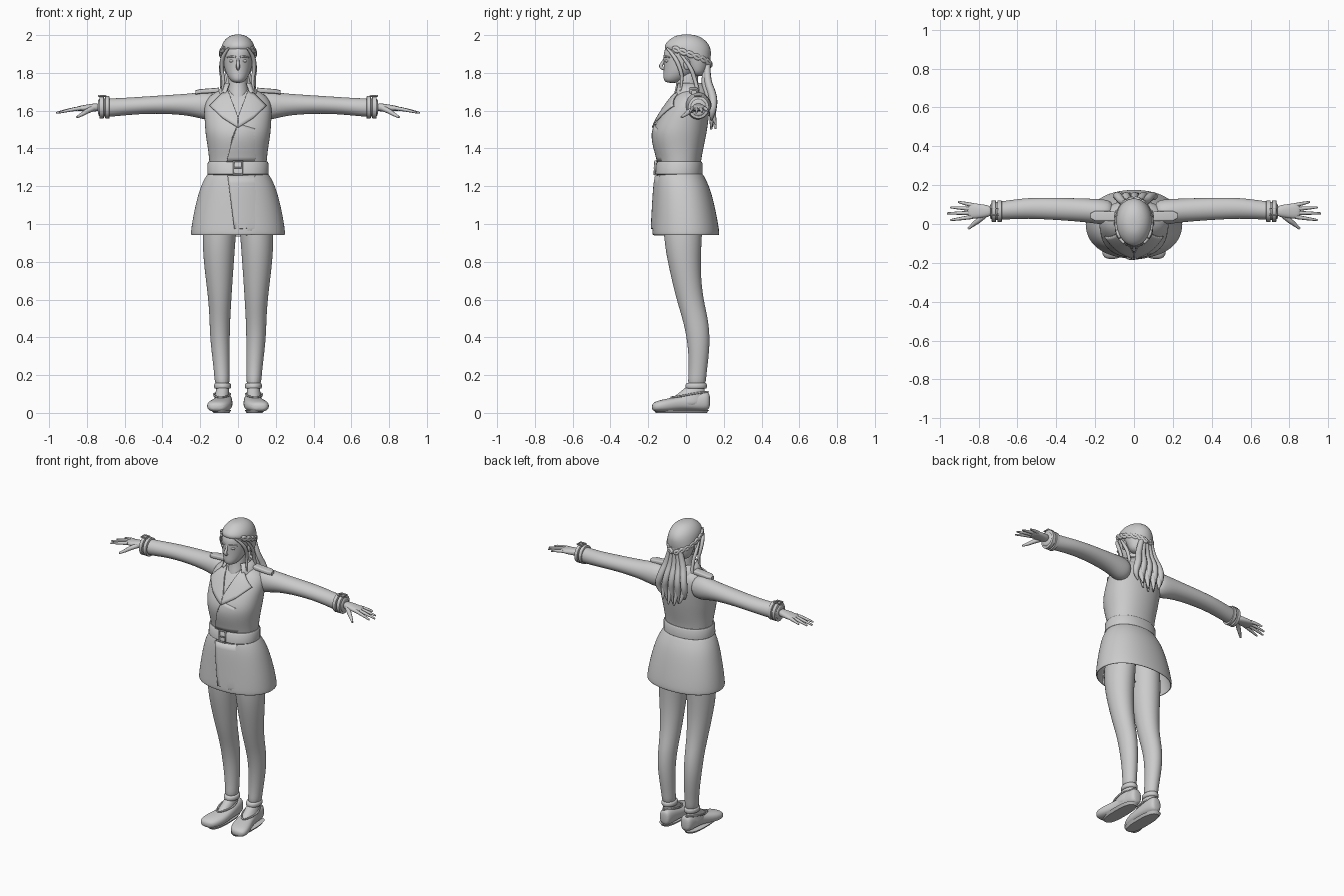
import bpy, bmesh, math
from mathutils import Vector
from mathutils.bvhtree import BVHTree

cube = bpy.data.objects.get("Cube")
if cube:
    bpy.data.objects.remove(cube, do_unlink=True)

grey = bpy.data.materials.new("plain grey")
grey.use_nodes = True
grey.diffuse_color = (0.6, 0.6, 0.6, 1)
grey.node_tree.nodes["Principled BSDF"].inputs["Base Color"].default_value = grey.diffuse_color


def finish(name, mesh, mirror=False, sub=0, thick=0, crisp=False):
    """Link a mesh with material, shading and modifiers."""
    ob = bpy.data.objects.new(name, mesh)
    bpy.context.collection.objects.link(ob)
    mesh.materials.clear()
    mesh.materials.append(grey)
    for p in mesh.polygons:
        p.use_smooth = True
    if crisp:
        bpy.ops.object.select_all(action='DESELECT')
        ob.select_set(True)
        bpy.context.view_layer.objects.active = ob
        bpy.ops.object.shade_smooth_by_angle(angle=math.radians(40))
    if thick:
        mod = ob.modifiers.new("thickness", 'SOLIDIFY')
        mod.thickness, mod.offset = thick, 0
    if sub:
        mod = ob.modifiers.new("smooth", 'SUBSURF')
        mod.levels = mod.render_levels = sub
    if mirror:
        ob.modifiers.new("mirror", 'MIRROR').use_mirror_merge = False
    return ob


def from_bmesh(name, bm, **kw):
    bmesh.ops.recalc_face_normals(bm, faces=bm.faces[:])
    mesh = bpy.data.meshes.new(name)
    bm.to_mesh(mesh)
    bm.free()
    return finish(name, mesh, **kw)


def loft(name, axis, stations, power=2, segs=16, caps=True, arc=None, **kw):
    """Skin rounded sections; each is (position, low, high, low, high) or (position, half width, low, high)."""
    bm = bmesh.new()
    rings = []
    start, end = arc or (0, 360)
    for st in stations:
        if len(st) == 4:
            st = (st[0], -st[1], *st[1:])
        pos, a0, a1, b0, b1 = st
        ring = []
        for i in range(segs + bool(arc)):
            t = math.radians(start + (end - start) * i / segs)
            c, s = math.cos(t), math.sin(t)
            a = (a0 + a1) / 2 + (a1 - a0) / 2 * math.copysign(abs(c) ** (2 / power), c)
            b = (b0 + b1) / 2 + (b1 - b0) / 2 * math.copysign(abs(s) ** (2 / power), s)
            co = {'x': (pos, a, b), 'y': (a, pos, b), 'z': (a, b, pos)}[axis]
            ring.append(bm.verts.new(co))
        rings.append(ring)
    for r, q in zip(rings, rings[1:]):
        for i in range(segs):
            j = i + 1 if arc else (i + 1) % segs
            bm.faces.new((r[i], r[j], q[j], q[i]))
    if caps and not arc:
        bm.faces.new(rings[0])
        bm.faces.new(rings[-1])
    return from_bmesh(name, bm, **kw)


def tube(name, paths, radii, closed=False, **kw):
    """Tapering round strands through the given paths."""
    cu = bpy.data.curves.new(name, 'CURVE')
    cu.dimensions, cu.bevel_depth = '3D', 1
    cu.bevel_resolution, cu.use_fill_caps = 2, True
    for path in paths:
        sp = cu.splines.new('POLY' if closed else 'NURBS')
        sp.points.add(len(path) - 1)
        for k, (pt, co) in enumerate(zip(sp.points, path)):
            pt.co = (*co, 1)
            pt.radius = radii[min(k, len(radii) - 1)]
        sp.use_cyclic_u = closed
        if not closed:
            sp.order_u, sp.use_endpoint_u, sp.resolution_u = 3, True, 6
    tmp = bpy.data.objects.new(name + " path", cu)
    bpy.context.collection.objects.link(tmp)
    mesh = bpy.data.meshes.new_from_object(tmp.evaluated_get(bpy.context.evaluated_depsgraph_get()))
    bpy.data.objects.remove(tmp, do_unlink=True)
    return finish(name, mesh, **kw)


def blob(name, centre, size, **kw):
    bm = bmesh.new()
    bmesh.ops.create_uvsphere(bm, u_segments=16, v_segments=10, radius=1)
    for v in bm.verts:
        v.co = Vector(centre) + v.co * Vector(size)
    return from_bmesh(name, bm, **kw)


def drape(name, target, outline, lift=.01, fade=0, **kw):
    """Lay a flat cloth outline (x, z) onto the front of another part."""
    bm = bmesh.new()
    bm.faces.new([bm.verts.new((x, 0, z)) for x, z in outline])
    bmesh.ops.triangulate(bm, faces=bm.faces[:])
    bmesh.ops.subdivide_edges(bm, edges=bm.edges[:], cuts=7, use_grid_fill=True)
    tree = BVHTree.FromObject(target, bpy.context.evaluated_depsgraph_get())
    left = min(x for x, z in outline)
    for v in bm.verts:
        hit = tree.ray_cast(Vector((v.co.x, -1, v.co.z)), Vector((0, 1, 0)))[0]
        if hit:
            v.co.y = hit.y - lift + fade * (v.co.x - left)
    return from_bmesh(name, bm, thick=.008, crisp=True, **kw)


# Coat body, skirt and belt
bodice = loft("coat_bodice", 'z', [
    (1.27, .15, -.145, .08), (1.33, .155, -.145, .08), (1.4, .162, -.168, .095),
    (1.48, .177, -.184, .112), (1.55, .18, -.155, .122), (1.62, .185, -.11, .128),
    (1.67, .165, -.075, .122), (1.7, .12, -.045, .105), (1.72, .065, -.02, .085)], 2.2, sub=2)
skirt = loft("coat_skirt", 'z', [
    (1.27, .155, -.15, .083), (1.24, .176, -.158, .1), (1.18, .205, -.165, .13),
    (1.05, .237, -.172, .16), (.96, .25, -.178, .176), (.94, .25, -.176, .174)],
    2.2, caps=False, sub=2, thick=.01)
loft("belt", 'z', [(1.258, .155, -.154, .082), (1.265, .162, -.162, .088),
                   (1.32, .162, -.158, .088), (1.33, .156, -.15, .082)], 2.2, 40, crisp=True)
tube("belt_buckle", [[(-.022, -.166, 1.262), (.022, -.166, 1.262),
                      (.022, -.162, 1.333), (-.022, -.162, 1.333)]], [.006], closed=True)
tube("buckle_prong", [[(-.022, -.167, 1.297), (0, -.17, 1.297), (.022, -.167, 1.297)]], [.004])

# Overlapping fronts, lapels and collar
drape("bodice_overlap", bodice, [(.0, 1.53), (-.028, 1.46), (-.06, 1.33), (.1, 1.33), (.1, 1.5)], .009, .09)
drape("skirt_overlap", skirt, [(-.055, 1.255), (-.015, .937), (.12, .945), (.1, 1.255)], .009, .09)
drape("lapels", bodice, [(.052, 1.705), (.085, 1.69), (.15, 1.625), (.08, 1.56), (.0, 1.51), (-.004, 1.555)],
      .011, mirror=True)
loft("collar", 'z', [(1.655, .125, -.09, .13), (1.7, .1, -.07, .115), (1.745, .075, -.055, .09)],
     2, 24, arc=(-52, 232), thick=.01, crisp=True)
loft("epaulettes", 'x', [(.1, .015, .065, 1.695, 1.722), (.2, .015, .068, 1.69, 1.714),
                         (.225, .03, .055, 1.685, 1.708)], 5, 24, mirror=True, crisp=True)

# Sleeves with strapped cuffs
loft("sleeves", 'x', [
    (.1, .0, .12, 1.56, 1.69), (.17, -.005, .13, 1.545, 1.705), (.24, .008, .132, 1.572, 1.692),
    (.4, .02, .137, 1.585, 1.682), (.55, .028, .137, 1.58, 1.672), (.66, .022, .12, 1.567, 1.665),
    (.735, .018, .113, 1.565, 1.668), (.742, .03, .1, 1.58, 1.655)], mirror=True, sub=2)
for part, x in (("inner", .692), ("outer", .722)):
    loft(part + "_cuff_straps", 'x', [(x - .012, .016, .118, 1.563, 1.672), (x - .01, .011, .121, 1.558, 1.677),
         (x + .01, .011, .121, 1.558, 1.677), (x + .012, .016, .118, 1.563, 1.672)], 2, 32, mirror=True, crisp=True)
tube("cuff_buckles", [[(x, y, 1.678) for x, y in ((.7, .045), (.738, .045), (.738, .08), (.7, .08))]],
     [.005], closed=True, mirror=True)

# Hands
loft("palms", 'x', [(.73, .04, .092, 1.597, 1.64), (.77, .033, .1, 1.595, 1.638),
                    (.82, .026, .108, 1.596, 1.629), (.86, .032, .104, 1.599, 1.622)], 2.3, mirror=True, sub=2)
tips = [(.905, .114, 1.6), (.945, .086, 1.592), (.962, .055, 1.588), (.945, .02, 1.59)]
fingers = []
for i, tip in enumerate(tips):
    base = Vector((.83, .097 - .02 * i, 1.613))
    fingers.append([base, base.lerp(Vector(tip), .5) + Vector((0, 0, .004)), tip])
tube("fingers", fingers, [.011, .01, .005], mirror=True)
tube("thumbs", [[(.765, .05, 1.613), (.8, .018, 1.598), (.825, .0, 1.58), (.853, -.024, 1.566)]],
     [.016, .014, .011, .006], mirror=True)

# Legs, trouser hems and shoes
loft("legs", 'z', [
    (1.15, -.005, .17, -.12, .1), (.93, .01, .195, -.125, .085), (.75, .024, .178, -.088, .077),
    (.6, .034, .158, -.052, .093), (.5, .04, .152, -.02, .118), (.4, .043, .149, .003, .128),
    (.3, .043, .138, .013, .122), (.2, .044, .126, .014, .108), (.13, .043, .122, .004, .105)],
    mirror=True, sub=2)
loft("trouser_hems", 'z', [(.128, .04, .122, .0, .106), (.135, .037, .126, -.004, .11),
                           (.15, .037, .126, -.002, .11), (.157, .042, .122, .004, .106)], 2, 32, mirror=True)
loft("feet", 'z', [(.15, .048, .115, .01, .1), (.11, .045, .118, -.03, .1),
                   (.07, .045, .13, -.09, .105), (.03, .045, .13, -.1, .1)], mirror=True, sub=2)
loft("shoes", 'y', [
    (.128, .05, .1, .025, .1), (.11, .036, .118, .01, .118), (.05, .03, .122, .012, .108),
    (-.02, .028, .13, .014, .09), (-.09, .028, .158, .004, .078), (-.15, .048, .17, .004, .066),
    (-.182, .08, .148, .012, .05)], 2.5, mirror=True, sub=2)
loft("soles", 'z', [(.0, .045, .13, -.16, .11), (.016, .035, .142, -.172, .122)], 2.6, 32, mirror=True, crisp=True)
tube("shoe_openings", [[(.084, .118, .112), (.125, .06, .106), (.13, -.02, .09), (.095, -.095, .08),
                        (.045, -.03, .09), (.038, .05, .106), (.084, .118, .112)]], [.005], mirror=True)

# Neck, head and face
loft("neck", 'z', [(1.62, .075, -.09, .09), (1.7, .055, -.06, .07), (1.76, .05, -.05, .065),
                   (1.82, .05, -.05, .065)], sub=2)
loft("head", 'z', [
    (1.746, .025, -.105, -.04), (1.765, .046, -.122, -.005), (1.8, .066, -.12, .05),
    (1.84, .077, -.12, .09), (1.88, .082, -.122, .11), (1.92, .084, -.12, .11),
    (1.96, .07, -.09, .09), (1.985, .035, -.05, .05)], sub=2)
tube("nose", [[(0, -.112, 1.88), (0, -.122, 1.855), (0, -.139, 1.83), (0, -.113, 1.82)]], [.006, .008, .011, .008])
for part, z in (("upper", 1.801), ("lower", 1.792)):
    tube(part + "_lip", [[(-.024, -.104, 1.796), (0, -.124, z), (.024, -.104, 1.796)]], [.002, .007, .002])
tube("brows", [[(.012, -.116, 1.884), (.035, -.11, 1.89), (.058, -.086, 1.882)]], [.005, .006, .003], mirror=True)
blob("eyes", (.033, -.1, 1.863), (.015, .013, .008), mirror=True)
blob("ears", (.08, .005, 1.845), (.01, .018, .03), mirror=True)

# Swept hair, side locks, braids and loose tail
loft("hair_cap", 'z', [
    (1.78, .06, .02, .1), (1.82, .08, .0, .118), (1.87, .09, -.03, .132), (1.905, .093, -.085, .135),
    (1.93, .093, -.122, .133), (1.96, .083, -.11, .118), (1.988, .06, -.075, .085),
    (2.004, .025, -.035, .04)], sub=2)
tube("side_locks", [[(.05, -.1, 1.93), (.085, -.06, 1.89), (.087, -.025, 1.81), (.074, -.02, 1.76), (.085, -.03, 1.7)],
                    [(.08, -.03, 1.9), (.094, .02, 1.84), (.08, .05, 1.76), (.09, .07, 1.67)]],
     [.006, .012, .011, .009, .004], mirror=True)
braids = []
for phase in (0, math.pi):
    strand = []
    for k in range(25):
        t = k / 24
        around = math.radians(-35 + 120 * t)
        wave = math.sin(phase + t * 22)
        strand.append((.09 * math.cos(around), .005 + .127 * math.sin(around), 1.93 - .09 * t + .01 * wave))
    braids.append(strand)
tube("braids", braids, [.01], mirror=True)
tail = []
for i in range(9):
    s = i / 4 - 1
    sway = .012 * (-1) ** i
    tail.append([(.03 * s, .115, 1.87), (.055 * s, .1 + sway / 2, 1.77), (.085 * s, .135 + sway, 1.67),
                 (.1 * s + sway, .14, 1.59), (.08 * s, .145 - sway, 1.5 + .05 * s * s)])
tube("loose_tail", tail, [.015, .02, .023, .02, .005])
